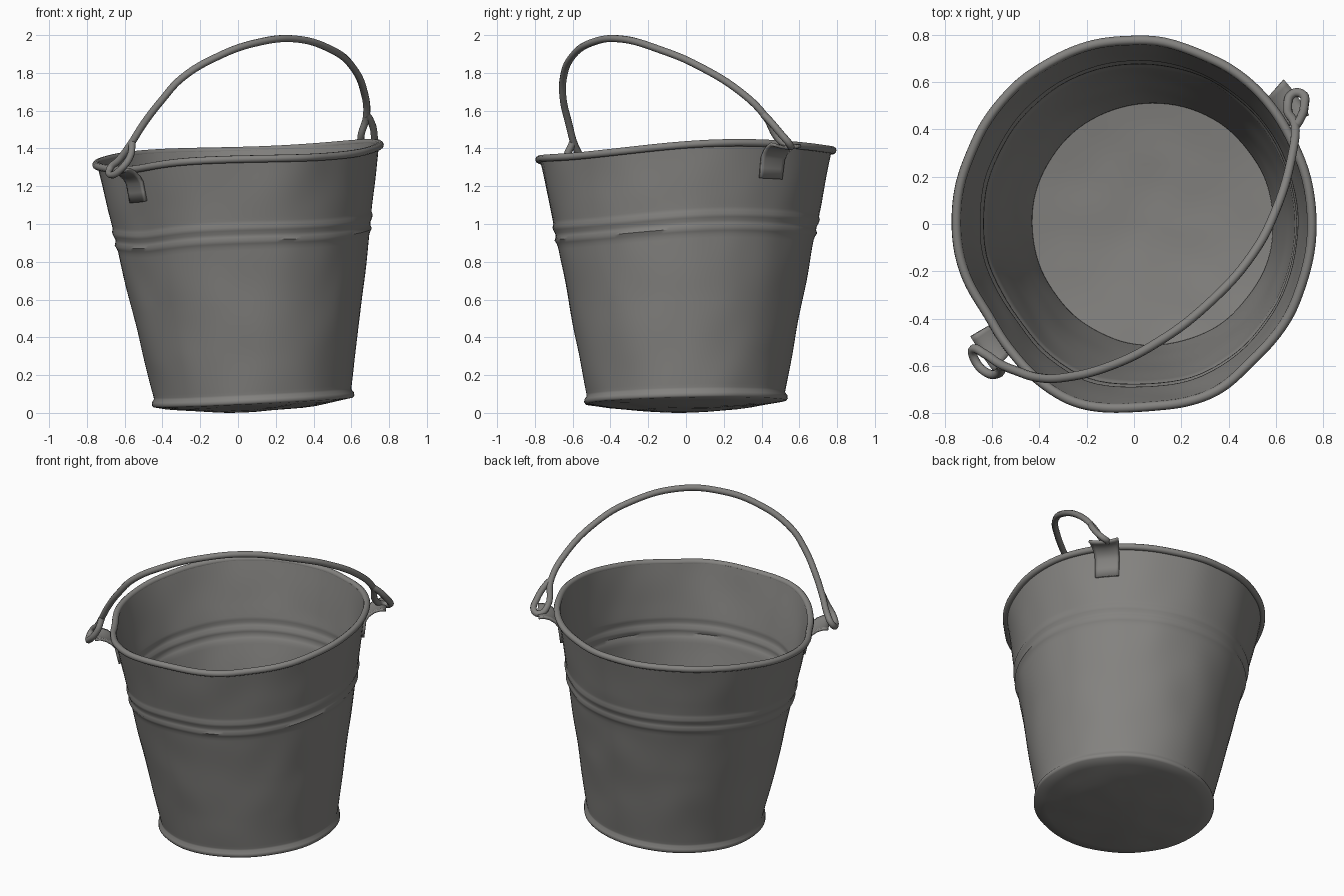
import bpy, bmesh
from math import sin, cos, pi, radians, exp
from mathutils import Vector, noise

cube = bpy.data.objects.get("Cube")
if cube:
    bpy.data.objects.remove(cube, do_unlink=True)

metal = bpy.data.materials.new("weathered_grey_metal")
metal.use_nodes = True
grey = (0.23, 0.225, 0.215, 1)
metal.diffuse_color = grey
metal.node_tree.nodes["Principled BSDF"].inputs["Base Color"].default_value = grey

SEGMENTS = 96
BASE_RADIUS = 0.53


def bump(angle, centre, width):
    """Smooth local bump around the bucket, in degrees."""
    gap = (angle - radians(centre) + pi) % (2 * pi) - pi
    return exp(-(gap / radians(width)) ** 2)


def rim_height(angle):
    return (1.37 + 0.055 * cos(angle - radians(35))
            + 0.012 * cos(3 * (angle - radians(15)))
            - 0.02 * bump(angle, 220, 20))


def bucket_point(radius, level, angle, dent=0.006):
    """Map radius, level (0 base, 1 rim) and angle onto the leaning, dented shell."""
    inner = min(radius / BASE_RADIUS, 1)
    base = 0.056 + inner * (0.026 * cos(angle) + 0.01 * sin(angle))
    shape = (-0.015 * cos(2 * angle) - 0.04 * bump(angle, 215, 15)
             + 0.025 * bump(angle, 250, 12) + 0.02 * bump(angle, 292, 12))
    r = radius * (1 + max(level, 0) * shape)
    wobble = dent * noise.noise(Vector((cos(angle) * radius, sin(angle) * radius, level)) * 5)
    if inner < 0.95:
        level += wobble
    else:
        r += wobble
    return Vector((0.08 * (1 - level) + r * cos(angle), r * sin(angle),
                   base + (rim_height(angle) - base) * level))


def wall_radius(level):
    """Tapered wall with two raised ribs."""
    ribs = sum(exp(-((level - rib) / 0.011) ** 2) for rib in (0.665, 0.715))
    return 0.515 + 0.245 * level + 0.011 * ribs


def finish(obj, angle=40):
    obj.data.materials.append(metal)
    bpy.ops.object.select_all(action='DESELECT')
    obj.select_set(True)
    bpy.context.view_layer.objects.active = obj
    if obj.type == 'MESH':
        bpy.ops.object.shade_smooth_by_angle(angle=radians(angle))
    return obj


def mesh_object(name, bm):
    bmesh.ops.recalc_face_normals(bm, faces=bm.faces)
    mesh = bpy.data.meshes.new(name)
    bm.to_mesh(mesh)
    bm.free()
    obj = bpy.data.objects.new(name, mesh)
    bpy.context.collection.objects.link(obj)
    return obj


def skin(bm, rows, closed):
    """Bridge neighbouring rows of vertices with quads."""
    for low, high in zip(rows, rows[1:]):
        count = len(low)
        for i in range(count if closed else count - 1):
            j = (i + 1) % count
            bm.faces.new((low[i], low[j], high[j], high[i]))


def wire(name, points, thickness, closed=False):
    """Round wire along a smooth path."""
    curve = bpy.data.curves.new(name, 'CURVE')
    curve.dimensions = '3D'
    curve.bevel_depth = thickness
    curve.bevel_resolution = 3
    curve.resolution_u = 2 if closed else 8
    curve.use_fill_caps = True
    spline = curve.splines.new('BEZIER')
    spline.bezier_points.add(len(points) - 1)
    spline.use_cyclic_u = closed
    for knot, co in zip(spline.bezier_points, points):
        knot.co = co
        knot.handle_left_type = knot.handle_right_type = 'AUTO'
    obj = bpy.data.objects.new(name, curve)
    bpy.context.collection.objects.link(obj)
    return finish(obj)


# Shell: bulging underside, base flange, ribbed wall, inner wall and floor
levels = [0.04 + 0.96 * i / 72 for i in range(73)]
under = [(BASE_RADIUS * k / 8, -0.038 * (1 - (k / 8) ** 2)) for k in range(1, 9)]
flange = [(0.538, 0.008), (0.536, 0.02), (0.524, 0.032)]
outside = [(wall_radius(v), v) for v in levels]
inside = [(wall_radius(v) - 0.014, v) for v in reversed(levels)]
floor = [(0.51 * k / 8, 0.028 - 0.03 * (1 - (k / 8) ** 2)) for k in range(8, 0, -1)]

angles = [2 * pi * i / SEGMENTS for i in range(SEGMENTS)]
bm = bmesh.new()
rows = [[bm.verts.new(bucket_point(r, v, a)) for a in angles]
        for r, v in under + flange + outside + inside + floor]
skin(bm, rows, True)
for ring, level in ((rows[0], under[0][1]), (rows[-1], floor[-1][1])):
    centre = bm.verts.new(bucket_point(0, level, 0))
    for i in range(SEGMENTS):
        bm.faces.new((ring[i], ring[(i + 1) % SEGMENTS], centre))
finish(mesh_object("bucket_shell", bm), 50)

# Rolled rim
wire("rolled_rim", [bucket_point(0.764, 0.997, a) for a in angles], 0.02, True)


# Lugs: a strap on the wall that flares outward below the rim
def lug(name, centre):
    strap = [(wall_radius(v) + 0.008, v) for v in (0.86, 0.9, 0.94)]
    flare = [(0.775, 0.962), (0.81, 0.978), (0.85, 0.985), (0.88, 0.98)]
    bm = bmesh.new()
    rows = []
    for k, (r, v) in enumerate(strap + flare):
        spread = 5.6 + 0.12 * max(k - 3, 0)
        row = []
        for i in range(-4, 5):
            curl = 0.012 * (i / 4) ** 2 * max(k - 3, 0) / 3
            row.append(bm.verts.new(
                bucket_point(r, v + curl, radians(centre + spread * i / 4))))
        rows.append(row)
    skin(bm, rows, False)
    obj = mesh_object(name, bm)
    solid = obj.modifiers.new("thickness", 'SOLIDIFY')
    solid.thickness = 0.016
    solid.offset = 0
    finish(obj)


lug("left_lug", 38)
lug("right_lug", 220.5)

# Fallen handle with a bent hook at each end
right_hook = [(-.56, -.6, 1.43), (-.57, -.63, 1.36), (-.62, -.63, 1.29),
              (-.67, -.58, 1.26), (-.68, -.53, 1.29), (-.63, -.55, 1.34)]
arch = [(-.57, -.59, 1.42), (-.5, -.62, 1.53), (-.4, -.65, 1.66), (-.3, -.65, 1.77),
        (-.1, -.6, 1.89), (.1, -.5, 1.96), (.3, -.35, 1.98), (.5, -.13, 1.92),
        (.6, .06, 1.84), (.67, .3, 1.69), (.68, .42, 1.57)]
left_hook = [(.65, .49, 1.45), (.67, .55, 1.41), (.71, .55, 1.42),
             (.72, .5, 1.48), (.7, .44, 1.55), (.68, .41, 1.58)]
wire("handle", right_hook + arch + left_hook, 0.019)
